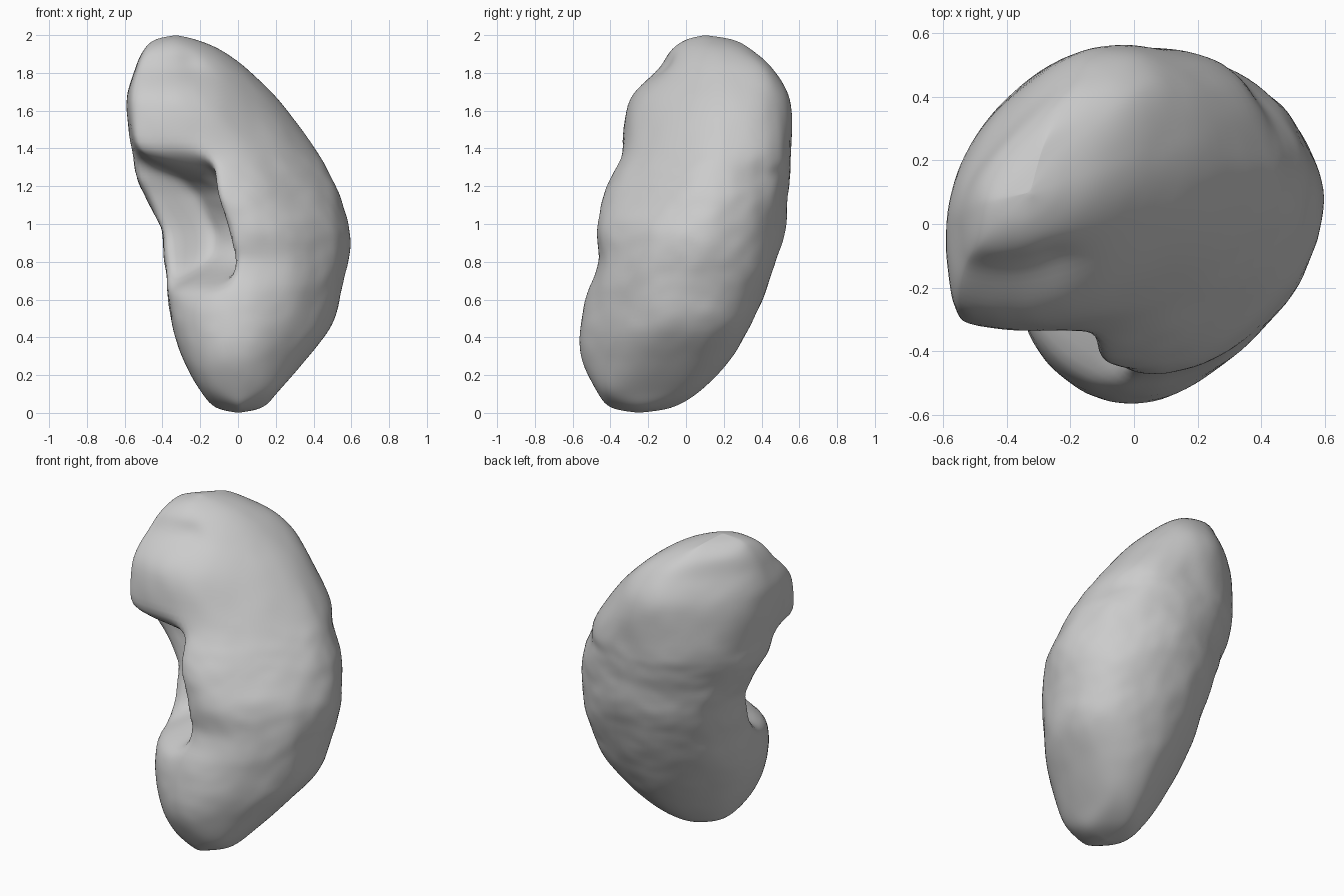
import bpy
import bmesh
import math
from mathutils import Vector, noise

cube = bpy.data.objects.get("Cube")
if cube:
    bpy.data.objects.remove(cube)

RINGS, STEPS = 110, 14
DIAG = math.sqrt(0.5)

# Horizontal slices: height, then reach in eight directions, turning from +x
SLICES = [
    (0, 0, -.18, -.25, -.18, 0, .18, .25, .18),
    (.03, .13, -.03, -.07, -.03, .12, .29, .4, .3),
    (.12, .22, .14, .08, .07, .2, .4, .475, .41),
    (.28, .36, .31, .235, .18, .29, .48, .55, .47),
    (.45, .49, .45, .335, .275, .345, .5, .56, .51),
    (.63, .545, .525, .415, .36, .375, .48, .525, .52),
    (.8, .58, .575, .475, .42, .39, .42, .465, .515),
    (.97, .585, .585, .52, .47, .41, .39, .47, .49),
    (1.13, .54, .58, .535, .51, .48, .44, .445, .42),
    (1.25, .485, .56, .545, .54, .535, .52, .4, .35),
    (1.38, .42, .545, .555, .56, .56, .59, .345, .27),
    (1.65, .22, .43, .555, .55, .59, .575, .3, .11),
    (1.82, .05, .3, .46, .49, .545, .46, .15, -.03),
    (1.92, -.09, .13, .35, .45, .5, .38, .08, -.13),
    (1.975, -.22, -.02, .25, .38, .44, .28, 0, -.22),
    (2, -.33, -.16, .1, .3, .33, .16, -.1, -.3),
]


def bell(value, centre, width, power=2):
    return math.exp(-abs((value - centre) / width) ** power)


def slice_at(t):
    """Smoothly interpolated slice, t from 0 at the bottom to 1 at the top."""
    last = len(SLICES) - 1
    i = min(int(t * last), last - 1)
    f = t * last - i
    a, b, c, d = (SLICES[max(0, min(last, i + k))] for k in (-1, 0, 1, 2))
    return [q + f / 2 * (r - p + f * (2 * p - 5 * q + 4 * r - s + f * (3 * (q - r) + s - p)))
            for p, q, r, s in zip(a, b, c, d)]


def shape_detail(p, centre):
    """Presses in the hilum and dimple and adds slight unevenness."""
    u, n = (p.x + p.y) * DIAG, (p.x - p.y) * DIAG
    middle = (centre.x + centre.y) * DIAG
    inward = min(1, max(0, (middle - u) / .3))
    # Hilum: a steep-sided pocket slanting up towards the back
    depth = .3 * inward * bell(p.z, 1.02, .31, 6) * bell(n, .02 - .25 * (p.z - .95), .21, 6)
    p = p + Vector((DIAG, DIAG, 0)) * depth
    # Dimple near the upper end
    out = (p - centre).normalized()
    dimple = bell((p - Vector((-.27, -.08, 1.8))).length, 0, .09)
    wobble = .012 * noise.noise(p * 5) + .005 * noise.noise(p * 14)
    return p + out * (wobble * math.sin(math.pi * p.z / 2) - .04 * dimple)


def ring_at(t):
    """Rounded outline touching all eight reaches of the slice."""
    z, *reach = slice_at(t)
    reach = [min(r, (reach[i - 1] + reach[(i + 1) % 8]) * DIAG) for i, r in enumerate(reach)]
    corners = []
    for i in range(8):
        a, h, g = math.tau * i / 8, reach[i], reach[(i + 1) % 8]
        along = g / DIAG - h
        corners.append(Vector((h * math.cos(a) - along * math.sin(a),
                               h * math.sin(a) + along * math.cos(a), z)))
    centre = sum(corners, Vector()) / 8
    points = []
    for i in range(8):
        before, corner, after = corners[i - 1], corners[i], corners[(i + 1) % 8]
        start, end = (before + corner) / 2, (corner + after) / 2
        for k in range(STEPS):
            f = k / STEPS
            p = start.lerp(corner, f).lerp(corner.lerp(end, f), f)
            points.append(shape_detail(p, centre))
    return points, centre


# Closed body from stacked rings
bm = bmesh.new()
rings = [[bm.verts.new(p) for p in ring_at(j / RINGS)[0]] for j in range(1, RINGS)]
count = len(rings[0])
for low, high in zip(rings, rings[1:]):
    for k in range(count):
        m = (k + 1) % count
        bm.faces.new((low[k], low[m], high[m], high[k]))
for ring, t in ((rings[0], 0), (rings[-1], 1)):
    pole = bm.verts.new(ring_at(t)[1])
    for k in range(count):
        bm.faces.new((pole, ring[k], ring[(k + 1) % count]))
bmesh.ops.recalc_face_normals(bm, faces=bm.faces)

mesh = bpy.data.meshes.new("kidney_body")
bm.to_mesh(mesh)
bm.free()
kidney = bpy.data.objects.new("kidney_body", mesh)
bpy.context.collection.objects.link(kidney)

# Soften the ends and the pocket rim
soften = kidney.modifiers.new("soften", 'SMOOTH')
soften.factor = .5
soften.iterations = 4

# Plain grey tissue
grey = bpy.data.materials.new("light_grey")
grey.use_nodes = True
colour = (.6, .6, .6, 1)
grey.diffuse_color = colour
grey.node_tree.nodes["Principled BSDF"].inputs["Base Color"].default_value = colour
mesh.materials.append(grey)

bpy.ops.object.select_all(action='DESELECT')
kidney.select_set(True)
bpy.context.view_layer.objects.active = kidney
bpy.ops.object.shade_smooth()
